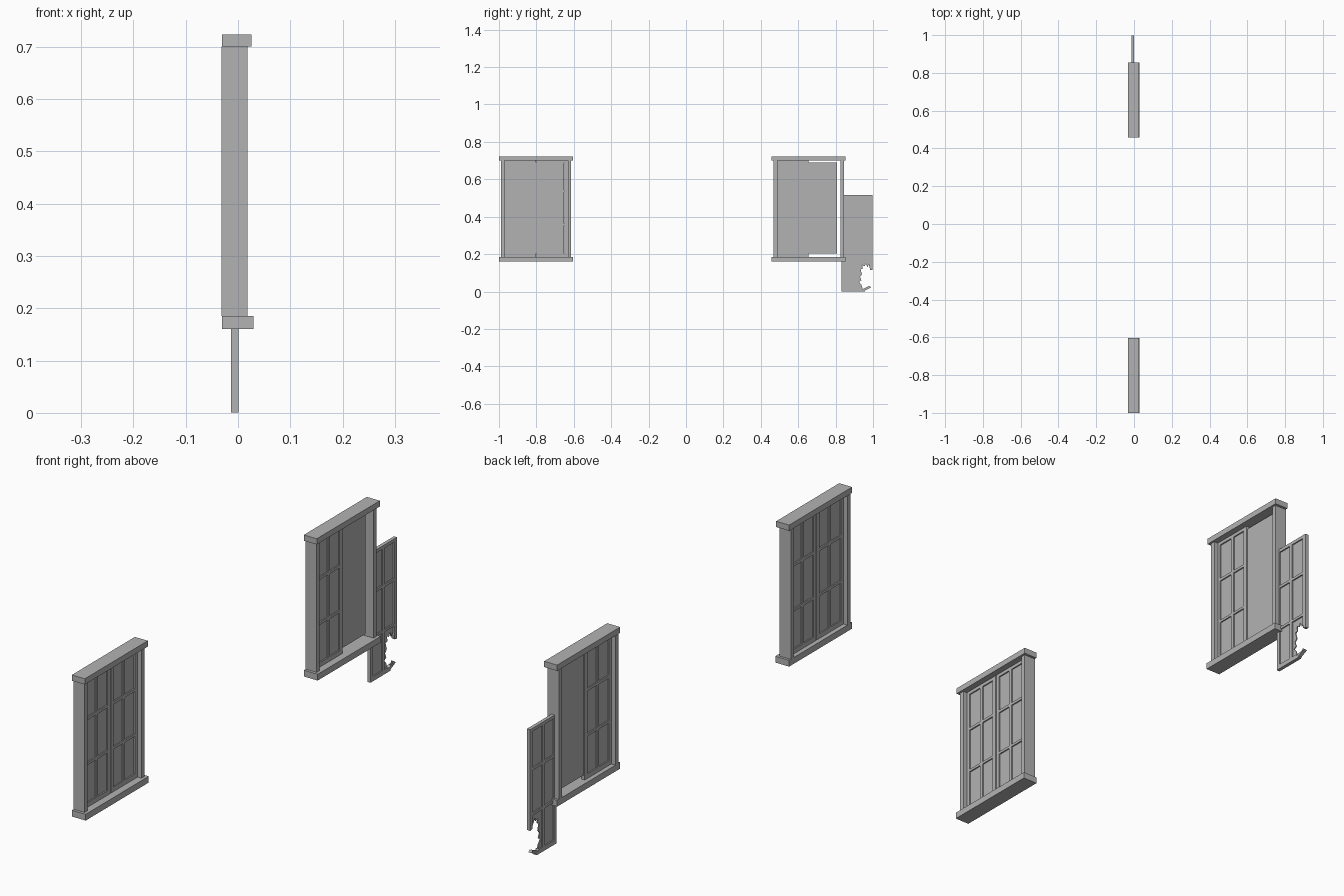
import bpy, bmesh

if "Cube" in bpy.data.objects:
    bpy.data.objects.remove(bpy.data.objects["Cube"])

grey = bpy.data.materials.new("painted_grey")
grey.diffuse_color = (0.45, 0.45, 0.45, 1)
grey.use_nodes = True
grey.node_tree.nodes["Principled BSDF"].inputs["Base Color"].default_value = grey.diffuse_color

SASH_X = (-0.013, 0.001)     # sash thickness
GLASS_X = (-0.008, -0.004)   # glass sheet thickness


def finish(name, bm):
    bmesh.ops.recalc_face_normals(bm, faces=bm.faces)
    me = bpy.data.meshes.new(name)
    bm.to_mesh(me)
    bm.free()
    me.materials.append(grey)
    ob = bpy.data.objects.new(name, me)
    bpy.context.collection.objects.link(ob)
    return ob


def box(name, x, y, z):
    bm = bmesh.new()
    bmesh.ops.create_cube(bm, size=1)
    for v in bm.verts:
        for i, (a, b) in enumerate((x, y, z)):
            v.co[i] = a if v.co[i] < 0 else b
    return finish(name, bm)


def prism(name, outline, x0, x1):
    bm = bmesh.new()
    face = bm.faces.new([bm.verts.new((x0, y, z)) for y, z in outline])
    ext = bmesh.ops.extrude_face_region(bm, geom=[face])
    for v in ext["geom"]:
        if isinstance(v, bmesh.types.BMVert):
            v.co.x = x1
    return finish(name, bm)


STILES = {
    "left": [(-0.970, -0.956), (-0.893, -0.880), (-0.821, -0.803)],
    "right": [(-0.799, -0.783), (-0.724, -0.711), (-0.649, -0.632)],
}
RAILS = [(0.185, 0.203), (0.353, 0.363), (0.532, 0.543), (0.687, 0.700)]


def sash(name, side, dy, dz=0):
    """Two by three pane sash: full height stiles with short rails between."""
    st = [(a + dy, b + dy) for a, b in STILES[side]]
    parts = [box(name + "_stile", SASH_X, s, (0.185 + dz, 0.70 + dz)) for s in st]
    for z0, z1 in RAILS:
        for left, right in zip(st, st[1:]):
            parts.append(box(name + "_rail", SASH_X, (left[1], right[0]),
                             (z0 + dz, z1 + dz)))
    return parts


def window(name, dy, sides):
    # frame
    box(name + "_header", (-0.031, 0.026), (-1 + dy, -0.604 + dy), (0.70, 0.723))
    box(name + "_sill", (-0.031, 0.030), (-1 + dy, -0.604 + dy), (0.16, 0.185))
    for y0, y1 in ((-0.989, -0.970), (-0.632, -0.614)):
        box(name + "_jamb", (-0.032, 0.018), (y0 + dy, y1 + dy), (0.185, 0.70))
    # one glass sheet across the opening
    box(name + "_glass", GLASS_X, (-0.957 + dy, -0.651 + dy), (0.203, 0.69))
    for side in sides:
        sash(f"{name}_{side}_sash", side, dy)


window("intact_window", 0, ("left", "right"))
window("open_window", 1.458, ("left",))

# loose sash that has dropped out, with its own glass
loose = sash("loose_sash", "right", 1.630, -0.184)
loose.append(box("loose_sash_glass", GLASS_X, (0.845, 0.983), (0.016, 0.504)))

# jagged bite out of the lower corner
bite = [(1.03, 0.110), (0.985, 0.115), (0.978, 0.145), (0.970, 0.130),
        (0.962, 0.150), (0.955, 0.135), (0.942, 0.142), (0.945, 0.122),
        (0.933, 0.118), (0.941, 0.092), (0.930, 0.078), (0.938, 0.060),
        (0.925, 0.052), (0.938, 0.035), (0.945, 0.013), (0.980, 0.030),
        (0.990, 0.022), (0.957, 0.006), (0.950, -0.03), (1.03, -0.03)]
cutter = prism("bite_cutter", bite, -0.05, 0.05)
cutter.hide_render = True
for ob in loose:
    if min(v.co.z for v in ob.data.vertices) > 0.16:
        continue
    mod = ob.modifiers.new("bite", "BOOLEAN")
    mod.operation = "DIFFERENCE"
    mod.solver = "EXACT"
    mod.object = cutter
    bpy.context.view_layer.objects.active = ob
    bpy.ops.object.modifier_apply(modifier=mod.name)
bpy.data.objects.remove(cutter)
